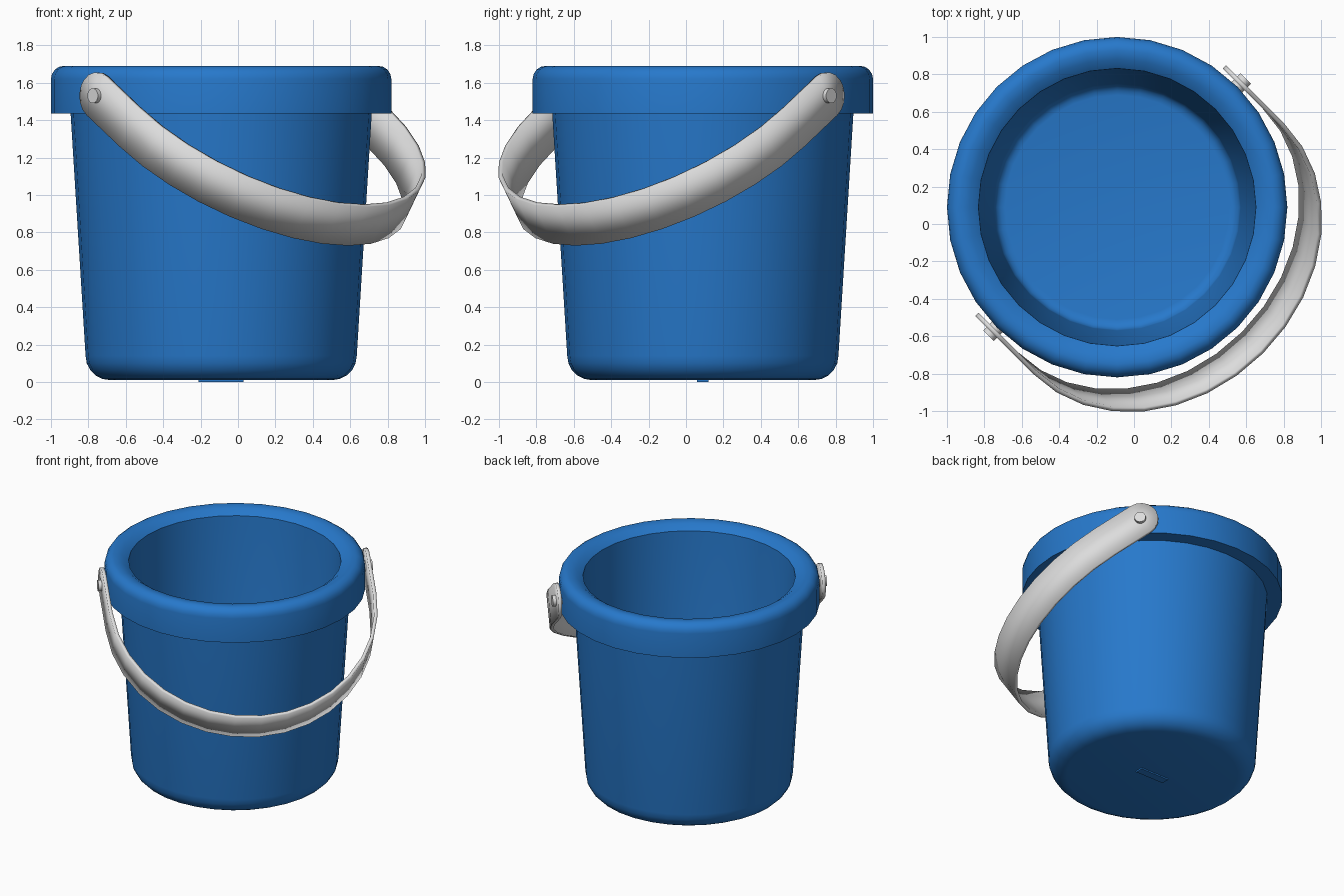
import bpy, bmesh, math
from mathutils import Matrix, Vector

cube = bpy.data.objects.get("Cube")
if cube:
    bpy.data.objects.remove(cube, do_unlink=True)


def material(name, rgb):
    m = bpy.data.materials.new(name)
    m.use_nodes = True
    m.diffuse_color = (*rgb, 1)
    m.node_tree.nodes["Principled BSDF"].inputs["Base Color"].default_value = (*rgb, 1)
    return m


BLUE = material("bucket blue", (0.02, 0.19, 0.60))
GREY = material("handle grey", (0.72, 0.72, 0.72))

CENTER = Vector((-0.09, 0.09, 0))
PIVOT = CENTER + Vector((0, 0, 1.53))


def finish(name, bm, mat, matrix, smooth=True):
    bmesh.ops.recalc_face_normals(bm, faces=bm.faces)
    mesh = bpy.data.meshes.new(name)
    bm.to_mesh(mesh)
    bm.free()
    mesh.materials.append(mat)
    obj = bpy.data.objects.new(name, mesh)
    bpy.context.collection.objects.link(obj)
    obj.matrix_world = matrix
    if smooth:
        bpy.ops.object.select_all(action='DESELECT')
        obj.select_set(True)
        bpy.context.view_layer.objects.active = obj
        bpy.ops.object.shade_smooth_by_angle(angle=math.radians(40))
    return obj


def arc(cx, cz, r, start, end, steps):
    angles = [math.radians(start + (end - start) * i / steps) for i in range(steps + 1)]
    return [(cx + r * math.cos(a), cz + r * math.sin(a)) for a in angles]


def lathe(name, profile, mat, sides):
    # Profile of (radius, height), closed by a flat disc at each end
    bm = bmesh.new()
    rings = []
    for r, z in profile:
        rings.append([bm.verts.new((r * math.cos(t), r * math.sin(t), z))
                      for t in (math.tau * i / sides for i in range(sides))])
    for a, b in zip(rings, rings[1:]):
        for i in range(sides):
            j = (i + 1) % sides
            bm.faces.new((a[i], a[j], b[j], b[i]))
    bm.faces.new(rings[0])
    bm.faces.new(rings[-1])
    return finish(name, bm, mat, Matrix.Translation(CENTER))


# Bucket: rounded base, tapered wall, thick overhanging rim, hollow inside
profile = arc(0.595, 0.14, 0.13, -90, 0, 5)
profile += [(0.805, 1.435), (0.91, 1.435)]
profile += arc(0.84, 1.62, 0.07, 0, 90, 4)
profile += [(0.79, 1.68), (0.742, 1.645)]
profile += arc(0.60, 0.13, 0.06, 0, -90, 4)
lathe("bucket", profile, BLUE, 32)

# Small raised pad under the base
bm = bmesh.new()
bmesh.ops.create_cube(bm, size=1, matrix=Matrix.Diagonal((0.24, 0.06, 0.01, 1)))
finish("base_pad", bm, BLUE, Matrix.Translation(CENTER + Vector((0, 0, 0.005))), False)

# Handle frame: local x joins the pivots, y points out along the drooping
# handle, z runs across the strap
droop = math.radians(34)
frame = (Matrix.Translation(PIVOT) @ Matrix.Rotation(math.radians(45), 4, 'Z')
         @ Matrix.Rotation(math.pi, 4, 'Z') @ Matrix.Rotation(-droop, 4, 'X'))

# Handle strap: rounded ends, short straight arms and a half-circle bow
REACH, ARM, HALF = 0.935, 0.30, 0.125
end_cap = [(REACH, -HALF * math.sin(math.radians(a)), HALF * math.cos(math.radians(a)))
           for a in (82, 60, 40, 20, 0)]
bow = [(x, y, HALF) for x, y in arc(0, ARM, REACH, 0, 180, 16)]
stations = end_cap + bow + [(-x, y, h) for x, y, h in reversed(end_cap)]
bm = bmesh.new()
pairs = [(bm.verts.new((x, y, -h)), bm.verts.new((x, y, h))) for x, y, h in stations]
for (a, b), (c, d) in zip(pairs, pairs[1:]):
    bm.faces.new((a, c, d, b))
strap = finish("handle_strap", bm, GREY, frame)
solid = strap.modifiers.new("thickness", 'SOLIDIFY')
solid.thickness = 0.025
solid.offset = 0

# Pivot pins through the strap ends
for side, name in ((1, "left_pin"), (-1, "right_pin")):
    bm = bmesh.new()
    bmesh.ops.create_cone(bm, cap_ends=True, segments=16, radius1=0.04, radius2=0.04, depth=0.09)
    place = Matrix.Translation((side * 0.927, 0, 0)) @ Matrix.Rotation(math.pi / 2, 4, 'Y')
    finish(name, bm, GREY, frame @ place)
